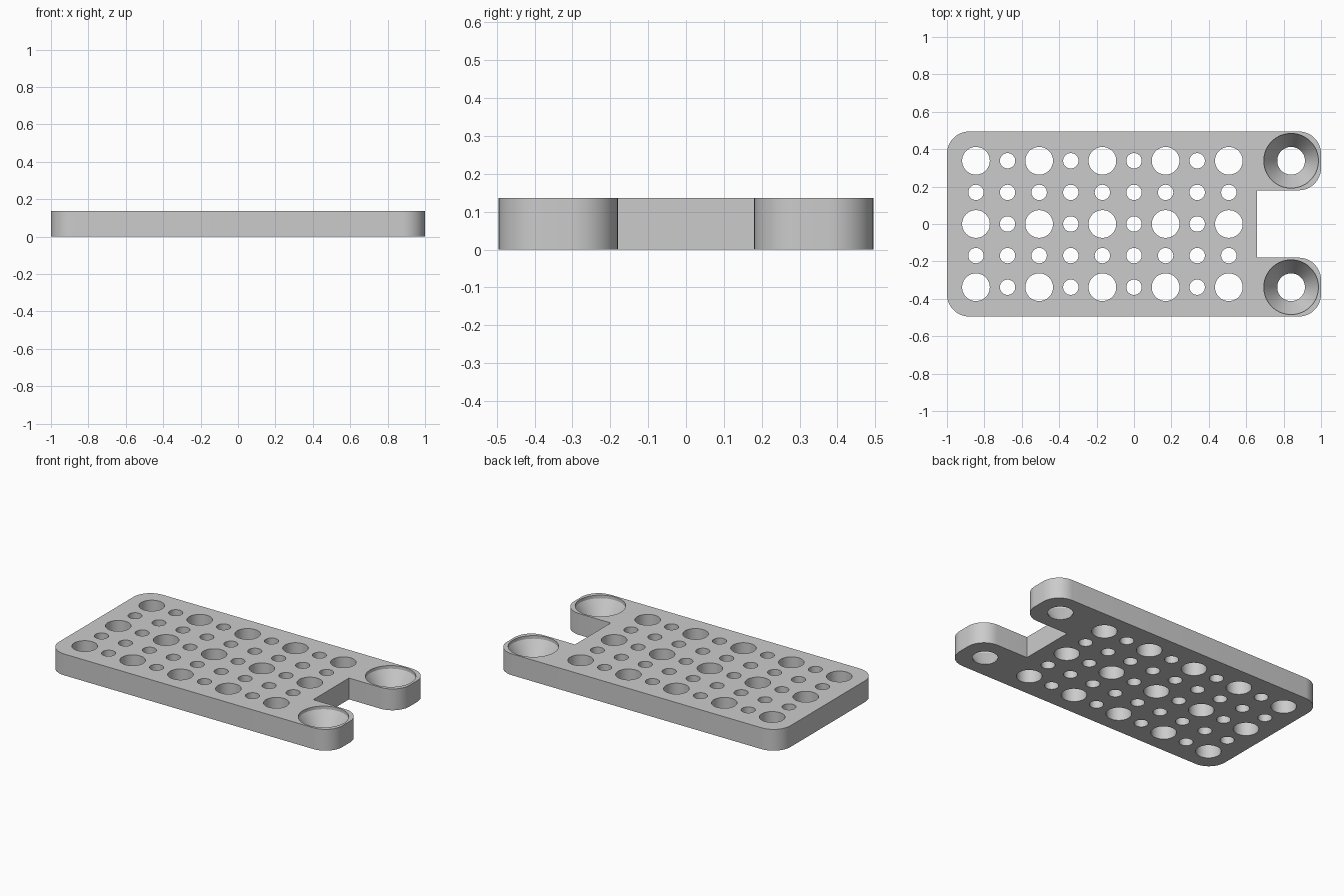
import bpy, bmesh
from math import sin, cos, pi, radians

cube = bpy.data.objects.get("Cube")
if cube:
    bpy.data.objects.remove(cube, do_unlink=True)

HEIGHT, HALF_Y, SLOT_X, SLOT_Y = 0.136, 0.495, 0.657, 0.18
CORNER, PITCH, FIRST_X = 0.12, 0.169, -0.845

grey = bpy.data.materials.new("light grey")
grey.use_nodes = True
grey.diffuse_color = (0.6, 0.6, 0.6, 1)
grey.node_tree.nodes["Principled BSDF"].inputs["Base Color"].default_value = grey.diffuse_color


def make_object(name, bm):
    bmesh.ops.recalc_face_normals(bm, faces=bm.faces)
    mesh = bpy.data.meshes.new(name)
    bm.to_mesh(mesh)
    bm.free()
    mesh.materials.append(grey)
    obj = bpy.data.objects.new(name, mesh)
    bpy.context.collection.objects.link(obj)
    return obj


def arc(cx, cy, start, steps=12):
    """Quarter circle for a rounded corner, counterclockwise."""
    angles = [radians(start + 90 * i / steps) for i in range(steps + 1)]
    return [(cx + CORNER * cos(a), cy + CORNER * sin(a)) for a in angles]


def add_turned(bm, x, y, profile, segments=48):
    """Closed solid of revolution from (radius, height) pairs."""
    rings = [[bm.verts.new((x + r * cos(2 * pi * i / segments),
                            y + r * sin(2 * pi * i / segments), z))
              for i in range(segments)] for r, z in profile]
    for low, high in zip(rings, rings[1:]):
        for i in range(segments):
            j = (i + 1) % segments
            bm.faces.new((low[i], low[j], high[j], high[i]))
    bm.faces.new(rings[0][::-1])
    bm.faces.new(rings[-1])


# Plate outline: rounded body with two rounded arms around a square slot
inner, outer, end = SLOT_Y + CORNER, HALF_Y - CORNER, 1 - CORNER
upper_arm = [(SLOT_X, SLOT_Y)] + arc(end, inner, -90) + arc(end, outer, 0)
lower_arm = [(x, -y) for x, y in reversed(upper_arm)]
outline = upper_arm + arc(-end, outer, 90) + arc(-end, -outer, 180) + lower_arm

bm = bmesh.new()
base = bm.faces.new([bm.verts.new((x, y, 0)) for x, y in outline])
top = bmesh.ops.extrude_face_region(bm, geom=[base], use_keep_orig=True)["geom"]
bmesh.ops.translate(bm, vec=(0, 0, HEIGHT),
                    verts=[v for v in top if isinstance(v, bmesh.types.BMVert)])
plate = make_object("mounting_plate", bm)

# Grid of large and small through holes
bm = bmesh.new()
for row in range(-2, 3):
    for col in range(9):
        large = row % 2 == 0 and col % 2 == 0
        r = 0.074 if large else 0.041
        add_turned(bm, FIRST_X + col * PITCH, row * PITCH, [(r, -0.1), (r, 0.3)])

# Countersunk screw holes in the arms
for side in (-1, 1):
    add_turned(bm, 0.84, side * 2 * PITCH,
               [(0.074, -0.1), (0.074, 0.004), (0.146, 0.116), (0.146, 0.3)], 64)
cutter = make_object("hole_cutter", bm)
cutter.hide_render = True

# Cut the holes and smooth the curved walls
cut = plate.modifiers.new("holes", "BOOLEAN")
cut.operation = "DIFFERENCE"
cut.solver = "EXACT"
cut.object = cutter
bpy.ops.object.select_all(action="DESELECT")
plate.select_set(True)
bpy.context.view_layer.objects.active = plate
bpy.ops.object.modifier_apply(modifier=cut.name)
bpy.data.objects.remove(cutter, do_unlink=True)
bpy.ops.object.shade_smooth_by_angle(angle=radians(25))
